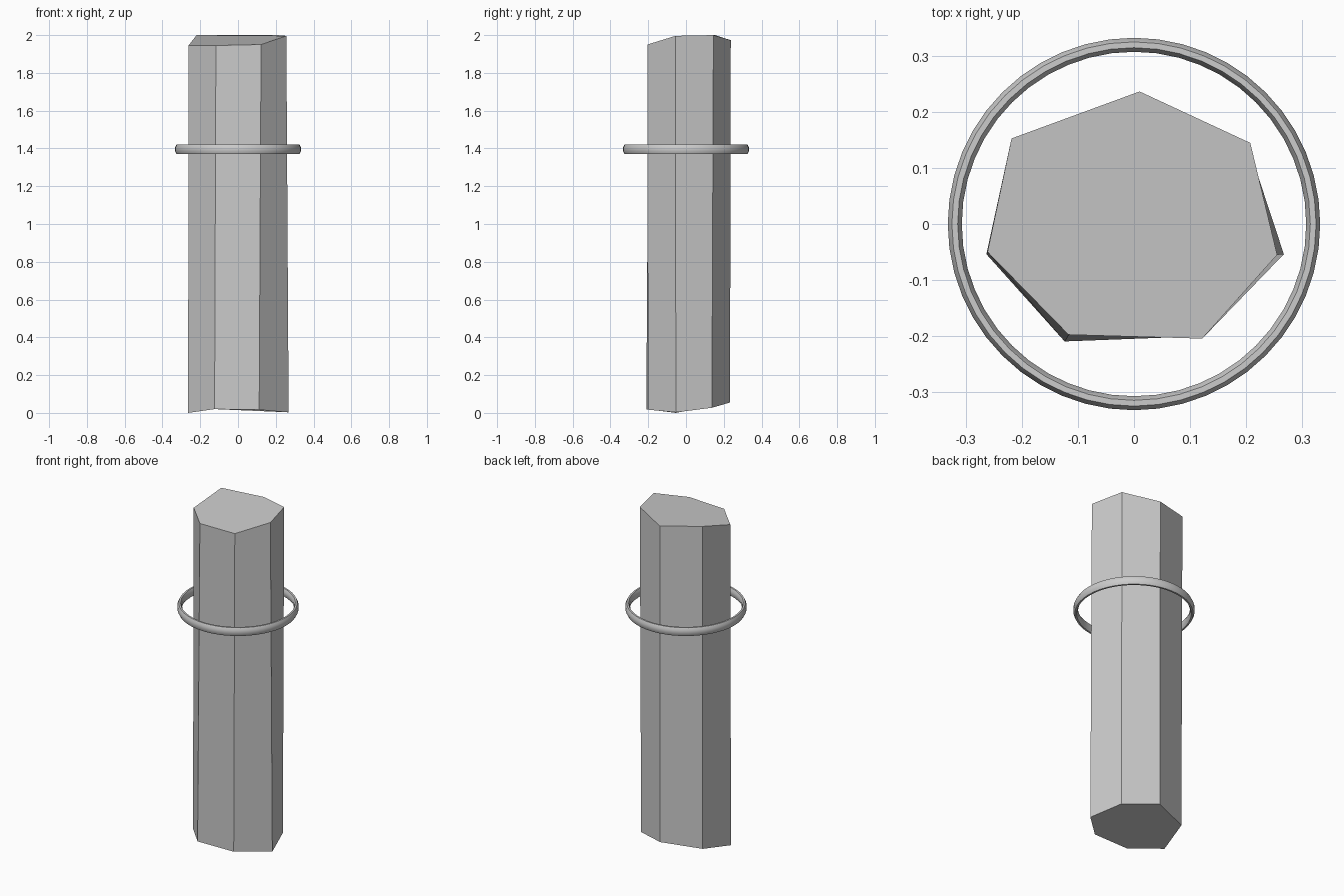
import bpy, bmesh, math

if "Cube" in bpy.data.objects:
    bpy.data.objects.remove(bpy.data.objects["Cube"])


def make_object(name, bm):
    bmesh.ops.recalc_face_normals(bm, faces=bm.faces)
    mesh = bpy.data.meshes.new(name)
    bm.to_mesh(mesh)
    bm.free()
    obj = bpy.data.objects.new(name, mesh)
    bpy.context.collection.objects.link(obj)
    return obj


# Seven-sided rough column: matching top and bottom outlines
top = [(0.01, 0.237, 1.973), (0.208, 0.145, 2.0), (0.256, -0.055, 1.996),
       (0.122, -0.205, 1.95), (-0.117, -0.198, 1.945), (-0.262, -0.05, 1.945),
       (-0.219, 0.153, 2.0)]
bottom = [(0.01, 0.233, 0.055), (0.205, 0.137, 0.027), (0.268, -0.054, 0.003),
          (0.112, -0.201, 0.017), (-0.124, -0.21, 0.02), (-0.264, -0.054, 0.0),
          (-0.216, 0.148, 0.042)]
bm = bmesh.new()
t = [bm.verts.new(p) for p in top]
b = [bm.verts.new(p) for p in bottom]
for i in range(7):
    j = (i + 1) % 7
    bm.faces.new((b[i], b[j], t[j], t[i]))
bm.faces.new(t)
bm.faces.new(b[::-1])
make_object("column", bm)

# Thin ring floating around the column, taller than it is thick
SEG, SIDES = 48, 8
RADIUS, HALF_WIDTH, HALF_HEIGHT, Z = 0.3205, 0.0125, 0.025, 1.395
k = 1 / math.cos(math.pi / SIDES)
bm = bmesh.new()
loops = []
for s in range(SEG):
    a = math.tau * s / SEG
    loop = []
    for n in range(SIDES):
        u = math.tau * (n + 0.5) / SIDES
        r = RADIUS + HALF_WIDTH * k * math.cos(u)
        loop.append(bm.verts.new((r * math.cos(a), r * math.sin(a),
                                  Z + HALF_HEIGHT * k * math.sin(u))))
    loops.append(loop)
for s in range(SEG):
    p, q = loops[s], loops[(s + 1) % SEG]
    for n in range(SIDES):
        m = (n + 1) % SIDES
        bm.faces.new((p[n], q[n], q[m], p[m]))
ring = make_object("ring", bm)
bpy.context.view_layer.objects.active = ring
ring.select_set(True)
bpy.ops.object.shade_smooth_by_angle(angle=math.radians(30))
